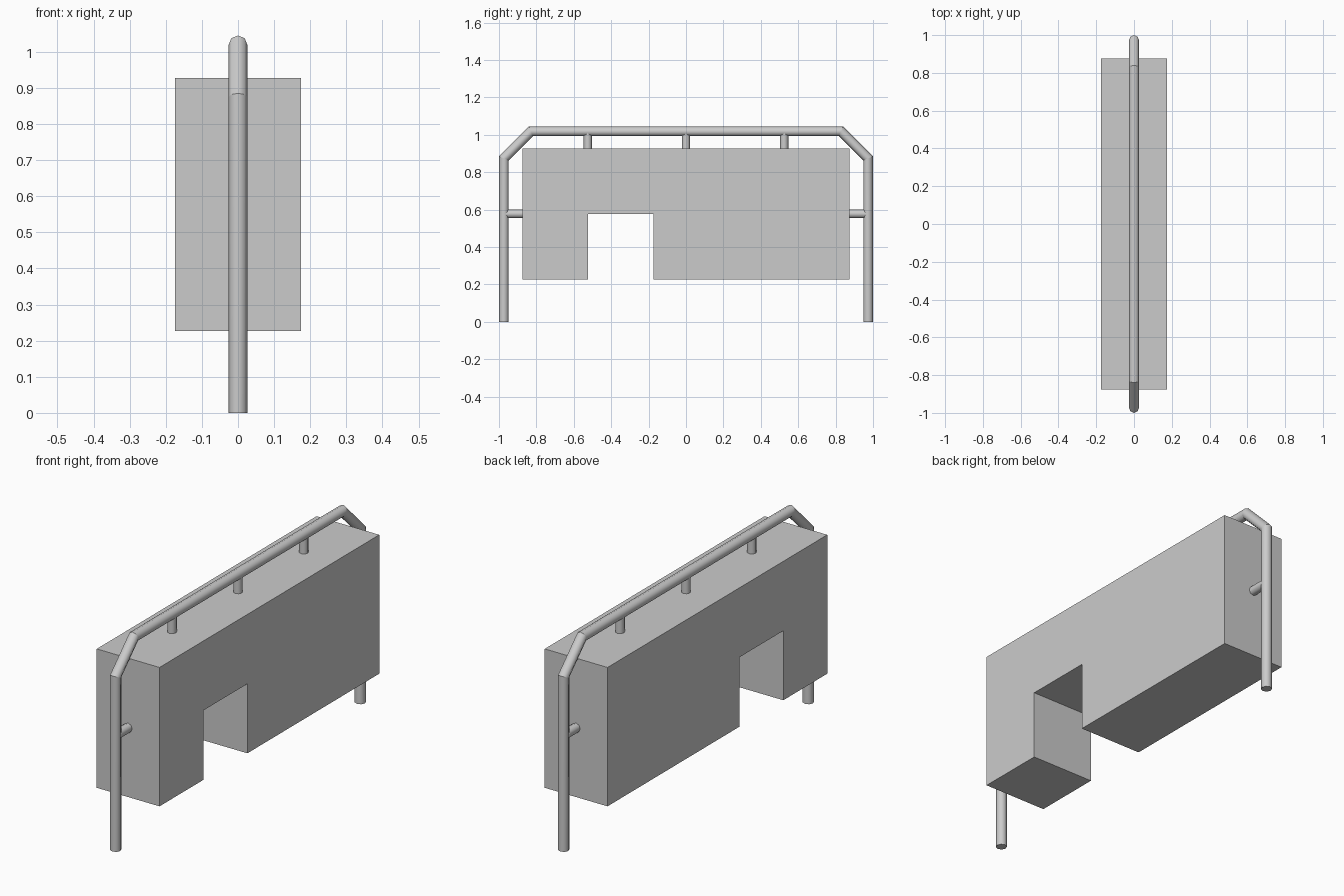
import bpy, bmesh
from math import sin, cos, tau
from mathutils import Vector

if "Cube" in bpy.data.objects:
    bpy.data.objects.remove(bpy.data.objects["Cube"])

SIDES = 8


def make_object(name, bm):
    bmesh.ops.recalc_face_normals(bm, faces=bm.faces[:])
    mesh = bpy.data.meshes.new(name)
    bm.to_mesh(mesh)
    bm.free()
    obj = bpy.data.objects.new(name, mesh)
    bpy.context.collection.objects.link(obj)
    return obj


def pipe(name, path, radius):
    """Round bar swept along a path in the YZ plane, with mitred bends."""
    bm = bmesh.new()
    pts = [Vector((0, y, z)) for y, z in path]
    x_axis = Vector((1, 0, 0))
    normals = [x_axis.cross((b - a).normalized()) for a, b in zip(pts, pts[1:])]
    rings = []
    for i, p in enumerate(pts):
        n1, n2 = normals[max(i - 1, 0)], normals[min(i, len(normals) - 1)]
        mitre = (n1 + n2) / (1 + n1.dot(n2))
        rings.append([bm.verts.new(p + radius * (cos(tau * k / SIDES) * mitre
                                                 + sin(tau * k / SIDES) * x_axis))
                      for k in range(SIDES)])
    for a, b in zip(rings, rings[1:]):
        for k in range(SIDES):
            j = (k + 1) % SIDES
            bm.faces.new((a[k], a[j], b[j], b[k])).smooth = True
    bm.faces.new(rings[0])
    bm.faces.new(rings[-1])
    # Crisp creases at the bends and ends
    for ring in rings:
        for k in range(SIDES):
            bm.edges.get((ring[k], ring[(k + 1) % SIDES])).smooth = False
    return make_object(name, bm)


# Solid panel with a rectangular notch in its underside
bottom, notch_top, top = 0.227, 0.577, 0.927
profile = [(-0.875, bottom), (-0.525, bottom), (-0.525, notch_top),
           (-0.175, notch_top), (-0.175, bottom), (0.875, bottom),
           (0.875, top), (-0.875, top)]
bm = bmesh.new()
face = bm.faces.new([bm.verts.new((-0.175, y, z)) for y, z in profile])
extruded = bmesh.ops.extrude_face_region(bm, geom=[face], use_keep_orig=True)
bmesh.ops.translate(bm, vec=(0.35, 0, 0),
                    verts=[v for v in extruded["geom"] if isinstance(v, bmesh.types.BMVert)])
make_object("notched_panel", bm)

# Bent tube frame
half = [(-0.974, 0), (-0.974, 0.874), (-0.829, 1.019)]
pipe("tube_frame", half + [(-y, z) for y, z in reversed(half)], 0.026)

# Short studs joining the panel top to the frame
for i, y in enumerate((-0.525, 0, 0.525)):
    pipe(f"top_stud_{i + 1}", [(y, top - 0.01), (y, 1.019)], 0.022)

# Side studs joining the panel ends to the posts
for side, s in (("front", -1), ("back", 1)):
    pipe(f"{side}_stud", [(s * 0.865, notch_top), (s * 0.974, notch_top)], 0.023)
